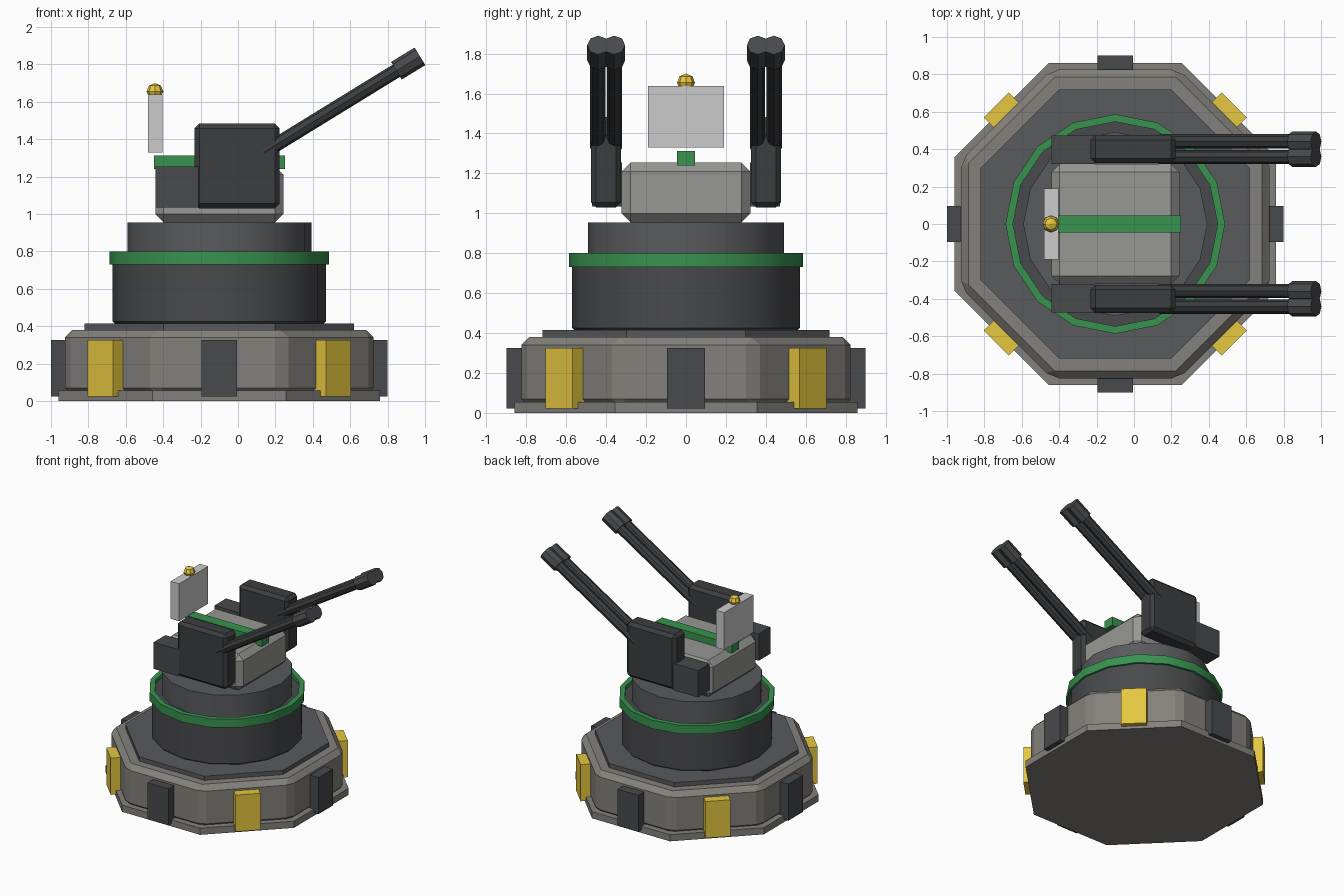
import bpy, math
from mathutils import Vector

if "Cube" in bpy.data.objects:
    bpy.data.objects.remove(bpy.data.objects["Cube"])

CX = -0.1  # turret axis


def material(name, rgb):
    m = bpy.data.materials.new(name)
    m.diffuse_color = (*rgb, 1)
    m.use_nodes = True
    m.node_tree.nodes["Principled BSDF"].inputs["Base Color"].default_value = m.diffuse_color
    return m


GREEN = material("green", (0.04, 0.29, 0.08))
YELLOW = material("yellow", (0.78, 0.57, 0.05))
TAUPE = material("taupe_grey", (0.23, 0.22, 0.20))
STONE = material("stone_grey", (0.31, 0.31, 0.295))
SLATE = material("slate_grey", (0.10, 0.103, 0.11))
DARK = material("dark_grey", (0.065, 0.067, 0.072))
GUN = material("gun_grey", (0.045, 0.047, 0.05))


def finish(name, mat=None, bevel=0, smooth=False):
    o = bpy.context.object
    o.name = name
    if smooth:
        bpy.ops.object.shade_smooth_by_angle(angle=math.radians(30))
    if mat:
        o.data.materials.append(mat)
    if bevel:
        b = o.modifiers.new("bevel", 'BEVEL')
        b.width = bevel
        b.segments = 1
        b.limit_method = 'ANGLE'
        b.angle_limit = math.radians(30)
    return o


def box(name, lo, hi, mat=None, bevel=0):
    lo, hi = Vector(lo), Vector(hi)
    bpy.ops.mesh.primitive_cube_add(size=1, location=(lo + hi) / 2)
    o = bpy.context.object
    o.scale = hi - lo
    bpy.ops.object.transform_apply(location=False, rotation=False, scale=True)
    return finish(name, mat, bevel)


def prism(name, sides, r, z0, z1, mat=None, bevel=0, turn=0.0, smooth=False):
    bpy.ops.mesh.primitive_cylinder_add(vertices=sides, radius=r, depth=z1 - z0,
                                        location=(CX, 0, (z0 + z1) / 2))
    bpy.context.object.rotation_euler.z = turn
    return finish(name, mat, bevel, smooth)


def rod(name, a, b, r, mat):
    a, b = Vector(a), Vector(b)
    d = b - a
    bpy.ops.mesh.primitive_cylinder_add(vertices=8, radius=r, depth=d.length,
                                        location=(a + b) / 2)
    bpy.context.object.rotation_euler = (0, math.atan2(d.x, d.z), 0)
    return finish(name, mat)


# Octagonal base, given by apothem
T = math.pi / 8
for name, ap, z0, z1, bev, mat in (("base_skirt", 0.86, 0, 0.055, 0, TAUPE),
                                   ("base_body", 0.825, 0.03, 0.38, 0.04, TAUPE),
                                   ("base_deck", 0.72, 0.36, 0.415, 0, SLATE)):
    prism(name, 8, ap / math.cos(T), z0, z1, mat, bev, T)

# Eight clamps around the base, diagonal ones yellow
for i in range(8):
    a = i * math.pi / 4
    o = box("base_clamp", (-0.06, -0.095, -0.151), (0.06, 0.095, 0.151),
            YELLOW if i % 2 else DARK)
    o.location = (CX + 0.84 * math.cos(a), 0.84 * math.sin(a), 0.174)
    o.rotation_euler.z = a

# Rotating drum
prism("lower_drum", 16, 0.57, 0.41, 0.77, DARK, 0.015, smooth=True)
prism("upper_drum", 16, 0.492, 0.75, 0.955, SLATE, smooth=True)

# Green collar, an open band around the drum
prof = ((0.547, 0.73), (0.587, 0.73), (0.587, 0.80), (0.547, 0.80))
verts = [(r * math.cos(k * T), r * math.sin(k * T), z) for k in range(16) for r, z in prof]
faces = [(4 * k + (j + 1) % 4, 4 * k + j, 4 * ((k + 1) % 16) + j, 4 * ((k + 1) % 16) + (j + 1) % 4)
         for k in range(16) for j in range(4)]
me = bpy.data.meshes.new("drum_collar")
me.from_pydata(verts, [], faces)
collar = bpy.data.objects.new("drum_collar", me)
collar.location.x = CX
bpy.context.collection.objects.link(collar)
bpy.ops.object.select_all(action='DESELECT')
collar.select_set(True)
bpy.context.view_layer.objects.active = collar
bpy.ops.object.mode_set(mode='EDIT')
bpy.ops.mesh.select_all(action='SELECT')
bpy.ops.mesh.normals_make_consistent(inside=False)
bpy.ops.object.mode_set(mode='OBJECT')
finish("drum_collar", GREEN, smooth=True)

# Turret housing with top stripe
box("turret_housing", (-0.442, -0.322, 0.955), (0.242, 0.322, 1.255), STONE, 0.045)
box("top_stripe", (-0.45, -0.045, 1.24), (0.25, 0.045, 1.312), GREEN)

# Side pods with twin barrels
A, M, E = (0.136, 1.329), (0.847, 1.766), (0.973, 1.843)
for s in (-1, 1):
    ys = sorted((s * 0.325, s * 0.475))
    box("gun_pod", (-0.232, ys[0], 1.03), (0.222, ys[1], 1.483), GUN, 0.025)
    ya = sorted((s * 0.32, s * 0.472))
    box("pod_counterweight", (-0.44, ya[0], 1.035), (-0.21, ya[1], 1.255), DARK)
    for t in (-0.042, 0.042):
        y = s * 0.4 + t
        rod("barrel", (A[0], y, A[1]), (M[0], y, M[1]), 0.038, GUN)
    for t in (-0.04, 0.04):
        y = s * 0.4 + t
        rod("muzzle", (M[0], y, M[1]), (E[0], y, E[1]), 0.055, DARK)

# Sensor panel and beacon
box("sensor_panel", (-0.482, -0.19, 1.33), (-0.405, 0.19, 1.638))
bpy.ops.mesh.primitive_uv_sphere_add(segments=8, ring_count=4, radius=0.045,
                                     location=(-0.444, 0, 1.655))
finish("beacon", YELLOW)
